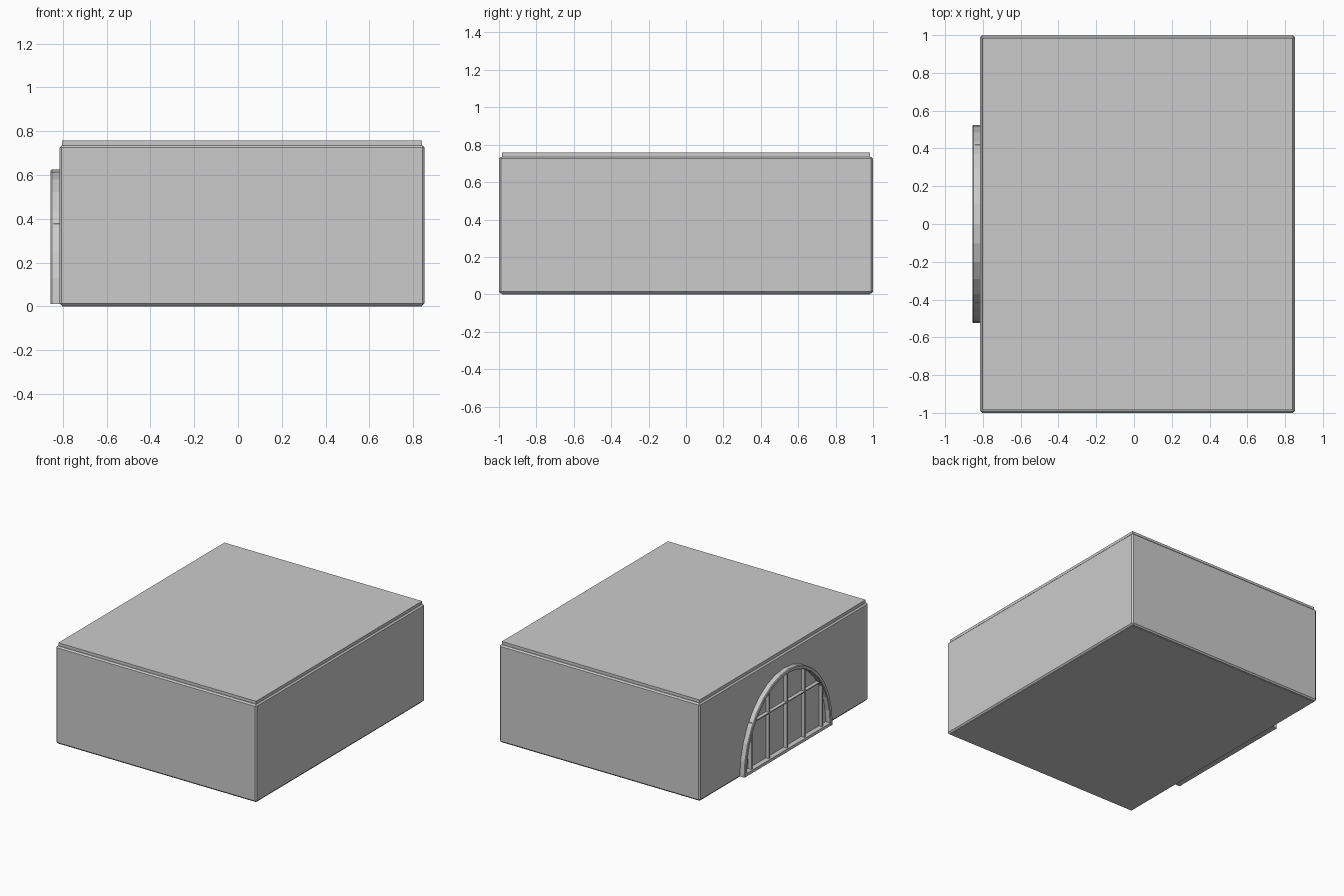
import bpy, bmesh
from math import cos, sin, pi, sqrt

if "Cube" in bpy.data.objects:
    bpy.data.objects.remove(bpy.data.objects["Cube"])


def box(name, lo, hi, bevel=0.0):
    bm = bmesh.new()
    bmesh.ops.create_cube(bm, size=1)
    for v in bm.verts:
        v.co = [(a + b) / 2 + c * (b - a) for a, b, c in zip(lo, hi, v.co)]
    if bevel:
        bmesh.ops.bevel(bm, geom=bm.edges[:], offset=bevel, segments=1, affect='EDGES')
    return finish(name, bm)


def finish(name, bm):
    bmesh.ops.recalc_face_normals(bm, faces=bm.faces[:])
    me = bpy.data.meshes.new(name)
    bm.to_mesh(me)
    bm.free()
    ob = bpy.data.objects.new(name, me)
    bpy.context.collection.objects.link(ob)
    return ob


# Main block with slightly inset floor and roof slabs
WALL = -0.815
box("walls", (WALL, -1, 0.004), (0.852, 1, 0.735), 0.01)
box("floor_slab", (-0.803, -0.985, 0), (0.84, 0.985, 0.03))
box("roof_slab", (-0.803, -0.985, 0.71), (0.84, 0.985, 0.757))

# Half-elliptical window surround, chamfered at the front edges
A, H, Z0, T, FRONT = 0.525, 0.615, 0.01, 0.028, -0.855
SEG, C = 16, 0.005
section = [(WALL + 0.005, 0), (FRONT + C, 0), (FRONT, C),
           (FRONT, T - C), (FRONT + C, T), (WALL + 0.005, T)]
bm = bmesh.new()
rings = []
for i in range(SEG + 1):
    a = pi * i / SEG
    rings.append([bm.verts.new((x, (A - d) * cos(a), Z0 + (H - d) * sin(a)))
                  for x, d in section])
n = len(section)
for r, s in zip(rings, rings[1:]):
    for k in range(n):
        bm.faces.new((r[k], r[(k + 1) % n], s[(k + 1) % n], s[k]))
bm.faces.new(rings[0])
bm.faces.new(rings[-1])
finish("window_arch", bm)

# Sill across the foot of the arch
box("window_sill", (FRONT + 0.002, -A + 0.01, Z0), (WALL + 0.005, A - 0.01, Z0 + 0.022))

# Glazing bars
BAR = 0.006
for i in range(-2, 3):
    y = i * 0.21
    top = Z0 + (H - T / 2) * sqrt(1 - (y / (A - T / 2)) ** 2)
    box(f"vertical_bar_{i + 3}", (-0.842, y - BAR, Z0 + 0.01),
        (WALL + 0.005, y + BAR, top - 0.008))
box("cross_bar", (-0.842, -0.42, 0.371), (WALL + 0.005, 0.42, 0.379))
